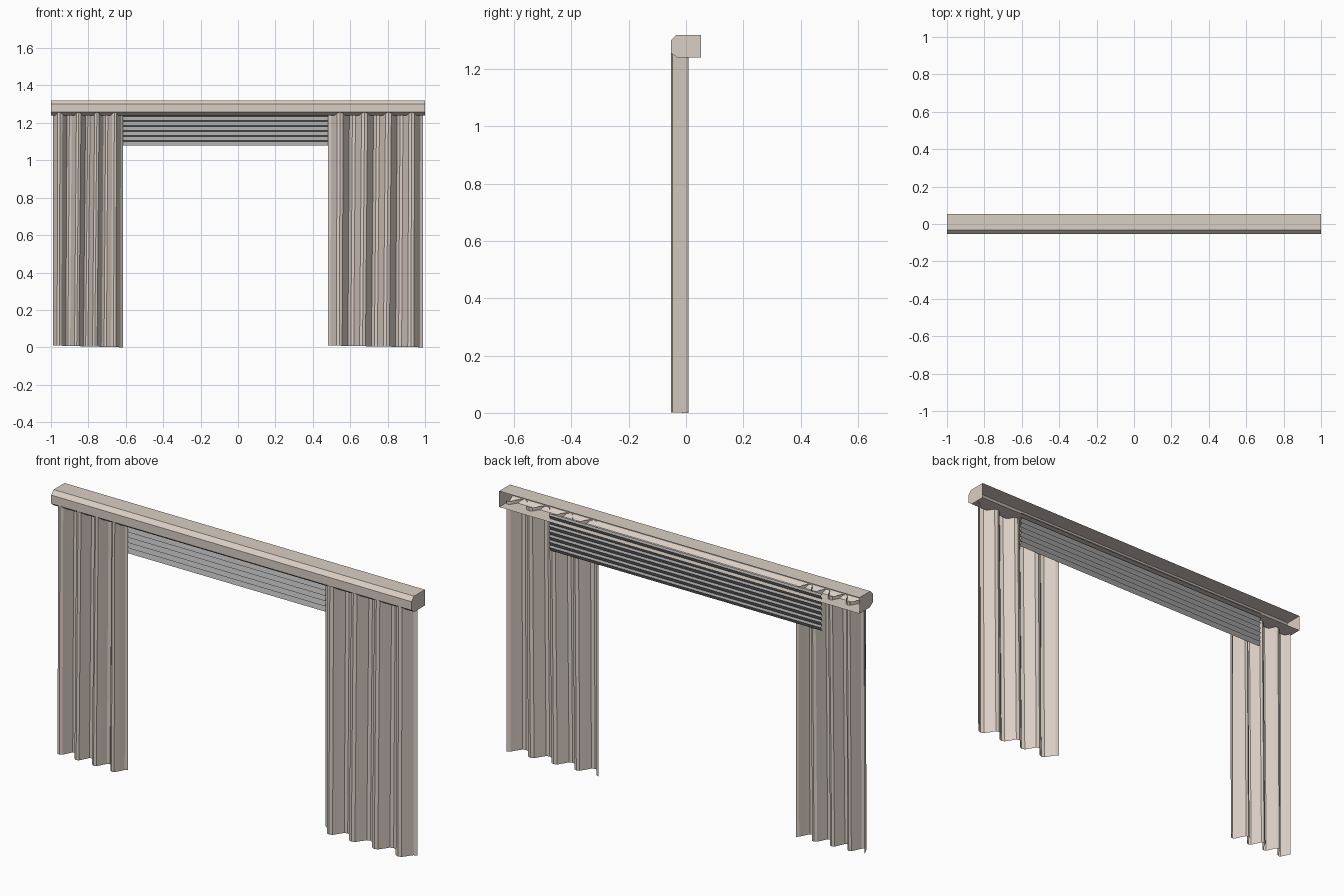
import bpy, math

if "Cube" in bpy.data.objects:
    bpy.data.objects.remove(bpy.data.objects["Cube"])


def material(name, color):
    m = bpy.data.materials.new(name)
    m.diffuse_color = (*color, 1)
    m.use_nodes = True
    m.node_tree.nodes["Principled BSDF"].inputs["Base Color"].default_value = m.diffuse_color
    return m


CREAM = material("warm_cream", (0.70, 0.62, 0.555))
GREY = material("blind_grey", (0.37, 0.37, 0.37))


def add_mesh(name, verts, faces, mat):
    me = bpy.data.meshes.new(name)
    me.from_pydata(verts, [], faces)
    me.materials.append(mat)
    ob = bpy.data.objects.new(name, me)
    bpy.context.collection.objects.link(ob)
    return ob


def sweep_x(name, profile, x0, x1, mat, caps=False):
    """Sheet made by stretching a (y, z) profile along x."""
    n = len(profile)
    verts = [(x, y, z) for x in (x0, x1) for y, z in profile]
    faces = [(i, i + n, i + n + 1, i + 1) for i in range(n - 1)]
    if caps:
        faces += [tuple(range(n)), tuple(reversed(range(n, 2 * n)))]
    return add_mesh(name, verts, faces, mat)


# Pelmet box: chamfered front, capped ends, open back
sweep_x("pelmet", [(0.053, 1.24), (-0.03, 1.24), (-0.053, 1.257),
                   (-0.053, 1.30), (-0.033, 1.32), (0.053, 1.32)],
        -1, 1, CREAM, caps=True)


# Curtains: pleated sheets, folds drifting slightly from top to hem
def curtain(name, x0, x1, period, phase_x):
    per_fold = 8
    n = round((x1 - x0) / period * per_fold)
    verts = []
    for top in (0, 1):
        for i in range(n + 1):
            t = i / n
            x = x0 + (x1 - x0) * t
            a = 2 * math.pi * (x - phase_x) / period
            # flattened sine gives broad pleats with steeper sides
            y = -0.022 + 0.030 * max(-1, min(1, 1.15 * math.sin(a)))
            drift = 0.006 * math.sin(math.pi * t) * (1 if top else -1)
            verts.append((x + drift, y, 1.257 if top else 0.01 * (1 - t)))
    faces = [(i, i + 1, i + n + 2, i + n + 1) for i in range(n)]
    add_mesh(name, verts, faces, CREAM)


curtain("left_curtain", -0.99, -0.615, 0.098, -0.637)
curtain("right_curtain", 0.48, 0.99, 0.128, 0.575)

# Raised blind: stack of tilted slats as a sawtooth sheet
pitch, slats = 0.0264, 7
saw = []
for k in range(slats):
    z = 1.08 + k * pitch
    saw += [(0.021, z), (0.034, z + 0.021)]
saw.append((0.021, 1.08 + slats * pitch))
sweep_x("slatted_blind", saw, -0.772, 0.738, GREY)
